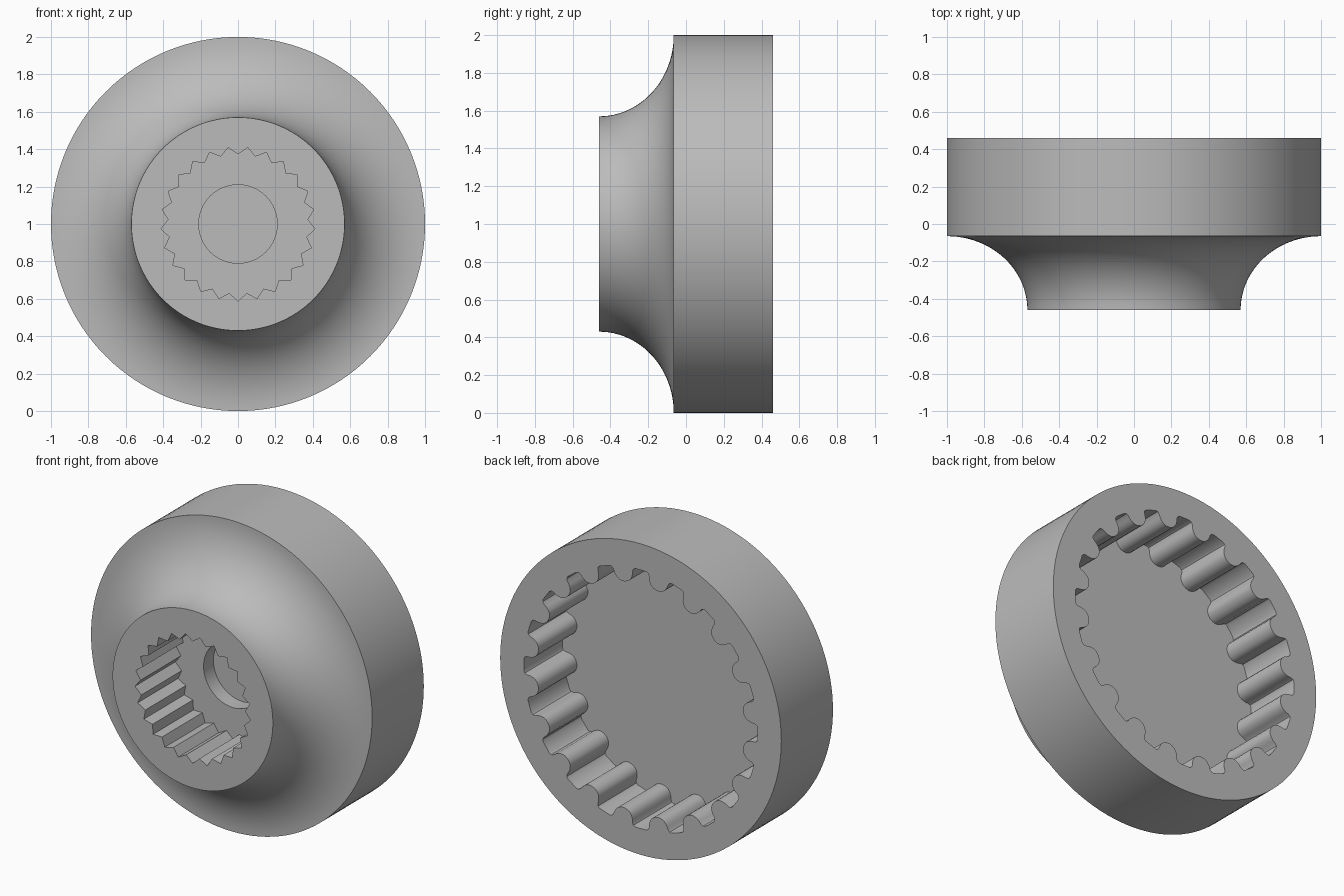
import bpy, bmesh, math

if "Cube" in bpy.data.objects:
    bpy.data.objects.remove(bpy.data.objects["Cube"])

grey = bpy.data.materials.new("plain_grey")
grey.diffuse_color = (0.50, 0.50, 0.50, 1)
grey.use_nodes = True
grey.node_tree.nodes["Principled BSDF"].inputs["Base Color"].default_value = grey.diffuse_color


def make_object(name, bm):
    bmesh.ops.recalc_face_normals(bm, faces=bm.faces)
    mesh = bpy.data.meshes.new(name)
    bm.to_mesh(mesh)
    bm.free()
    mesh.materials.append(grey)
    obj = bpy.data.objects.new(name, mesh)
    bpy.context.collection.objects.link(obj)
    return obj


def loft(name, rings):
    """Closed solid through rings given as (y, [(angle from top, radius), ...])."""
    bm = bmesh.new()
    loops = [[bm.verts.new((r * math.sin(a), y, 1 + r * math.cos(a))) for a, r in pts]
             for y, pts in rings]
    n = len(loops[0])
    for lo, hi in zip(loops, loops[1:]):
        for i in range(n):
            j = (i + 1) % n
            bm.faces.new((lo[i], lo[j], hi[j], hi[i]))
    bm.faces.new(loops[0])
    bm.faces.new(loops[-1])
    return make_object(name, bm)


def circle(r, n=128):
    return [(2 * math.pi * i / n, r) for i in range(n)]


def toothed(count, tooth, offset=0):
    """Repeat a tooth of (degrees, radius) points around the axis."""
    return [(math.radians(k * 360 / count + d + offset), r)
            for k in range(count) for d, r in tooth]


# Hub body: flange with a concave flare down to the front collar
flare = []
for i in range(25):
    t = math.pi / 2 * i / 24
    flare.append((-0.46 + 0.395 * math.sin(t), circle(1 - 0.43 * math.cos(t))))
body = loft("splined_hub", flare + [(0.46, circle(1.0))])

# Rear pocket: 20 grooves separated by rounded ridges
half = [(2.6, 0.832), (3.6, 0.826), (4.1, 0.812), (4.3, 0.79), (4.9, 0.768),
        (5.8, 0.752), (7.2, 0.741)]
groove = [(-d, r) for d, r in reversed(half)] + half + [(9, 0.737)]
pocket = toothed(20, groove)
rear_cutter = loft("rear_pocket_cutter", [(0.07, pocket), (0.6, pocket)])

# Front socket: 25 sharp V-shaped splines, one groove pointing straight down
spline = toothed(25, [(0, 0.412), (7.2, 0.372)], offset=180)
front_cutter = loft("front_socket_cutter", [(-0.6, spline), (-0.05, spline)])

# Shallow round recess in the socket floor
recess = circle(0.21, 64)
recess_cutter = loft("round_recess_cutter", [(-0.2, recess), (0.05, recess)])

# Cut all three cavities and discard the cutters
bpy.context.view_layer.objects.active = body
body.select_set(True)
for cutter in (rear_cutter, front_cutter, recess_cutter):
    mod = body.modifiers.new("cut", "BOOLEAN")
    mod.operation = "DIFFERENCE"
    mod.solver = "EXACT"
    mod.object = cutter
    bpy.ops.object.modifier_apply(modifier=mod.name)
    bpy.data.objects.remove(cutter)

bpy.ops.object.shade_smooth_by_angle(angle=math.radians(35))
